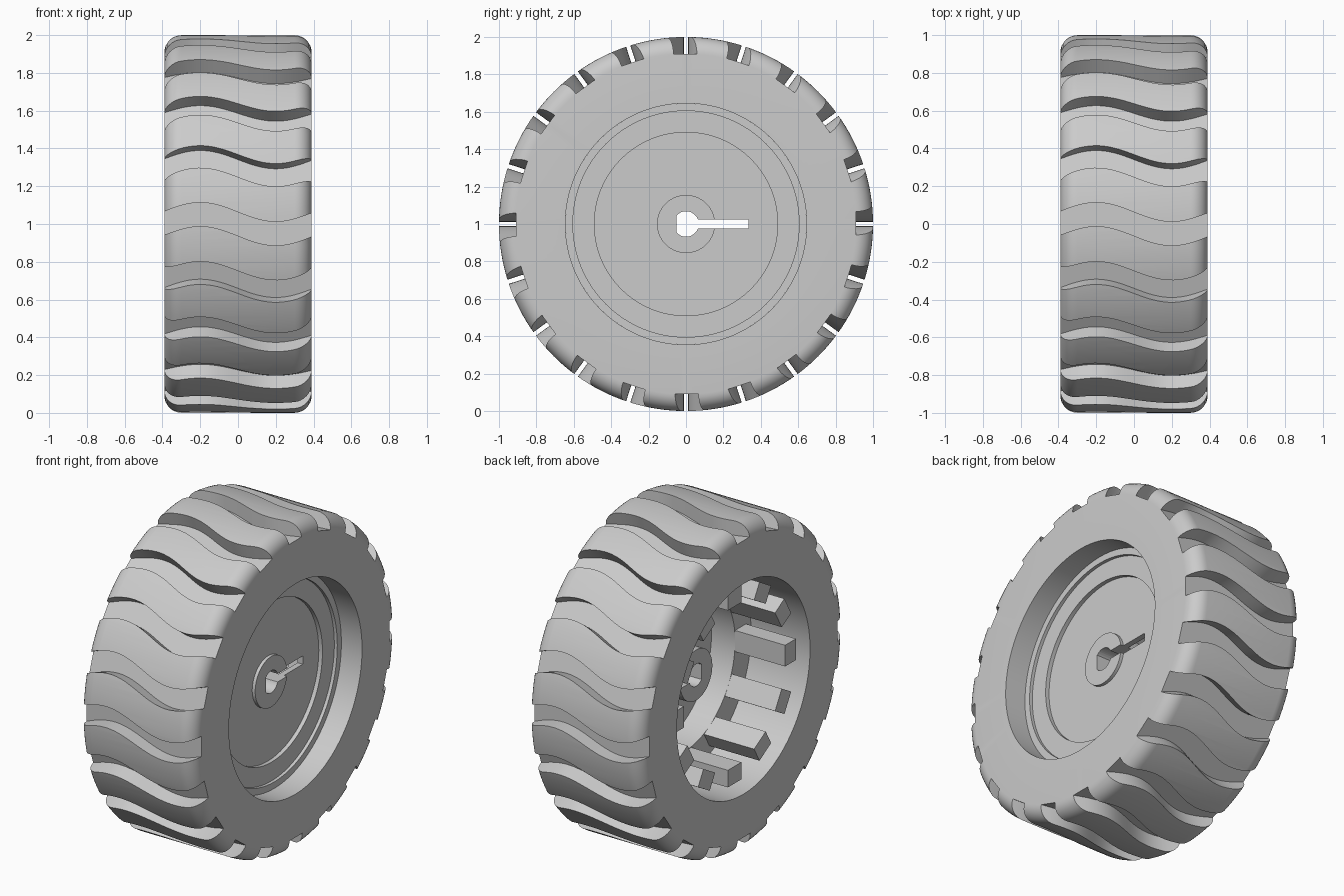
import bpy, bmesh, math
from mathutils import Matrix

cube = bpy.data.objects.get("Cube")
if cube:
    bpy.data.objects.remove(cube, do_unlink=True)

grey = bpy.data.materials.new("light_grey")
grey.use_nodes = True
tone = (0.6, 0.6, 0.6, 1)
grey.diffuse_color = tone
grey.node_tree.nodes["Principled BSDF"].inputs["Base Color"].default_value = tone

WIDTH = 0.39    # half the tyre width
OPENING = 0.645
FILLET = 0.09


def finish(bm, name, helper=False):
    bmesh.ops.recalc_face_normals(bm, faces=bm.faces)
    mesh = bpy.data.meshes.new(name)
    bm.to_mesh(mesh)
    bm.free()
    obj = bpy.data.objects.new(name, mesh)
    bpy.context.collection.objects.link(obj)
    obj.location.z = 1
    mesh.materials.append(grey)
    if helper:
        obj.hide_render = True
        obj.hide_set(True)
    return obj


def lathe(name, profile, steps=128):
    """Spin a closed (x, radius) profile round the x axis."""
    bm = bmesh.new()
    rings = []
    for x, r in profile:
        if r == 0:
            rings.append([bm.verts.new((x, 0, 0))] * steps)
        else:
            angles = [math.tau * i / steps for i in range(steps)]
            rings.append([bm.verts.new((x, r * math.cos(a), r * math.sin(a))) for a in angles])
    for k, ring in enumerate(rings):
        nxt = rings[(k + 1) % len(rings)]
        for i in range(steps):
            j = (i + 1) % steps
            corners = list(dict.fromkeys((ring[i], ring[j], nxt[j], nxt[i])))
            if len(corners) > 2:
                bm.faces.new(corners)
    return finish(bm, name)


def prism(bm, outline, offset, turn=Matrix()):
    """Sweep a closed outline by an offset vector and turn the result."""
    lower = [bm.verts.new(turn @ Matrix.Translation((0, 0, 0)) @ p) for p in outline]
    face = bm.faces.new(lower)
    grown = bmesh.ops.extrude_face_region(bm, geom=[face])["geom"]
    moved = [v for v in grown if isinstance(v, bmesh.types.BMVert)]
    bmesh.ops.translate(bm, verts=moved, vec=turn.to_3x3() @ offset)


def cut(obj, cutter):
    mod = obj.modifiers.new("cut", "BOOLEAN")
    mod.operation = "DIFFERENCE"
    mod.solver = "EXACT"
    mod.object = cutter
    smooth(obj, True)


def smooth(obj, apply_modifiers=False):
    bpy.ops.object.select_all(action="DESELECT")
    obj.select_set(True)
    bpy.context.view_layer.objects.active = obj
    if apply_modifiers:
        for mod in list(obj.modifiers):
            bpy.ops.object.modifier_apply(modifier=mod.name)
    bpy.ops.object.shade_smooth_by_angle(angle=math.radians(30))


from mathutils import Vector

# Tyre with rounded shoulders
shoulder = []
for i in range(9):
    a = math.pi / 2 * i / 8
    shoulder.append((WIDTH - FILLET + FILLET * math.cos(a), 1 - FILLET + FILLET * math.sin(a)))
half = [(WIDTH, OPENING)] + shoulder
tyre = lathe("tyre", half + [(-x, r) for x, r in reversed(half)], 160)

# Wavy tread grooves, all the way across
bm = bmesh.new()
STEPS = 32
xs = [-0.42 + 0.84 * i / STEPS for i in range(STEPS + 1)]
wave = [(x, -0.051 * math.sin(math.tau * x / 0.8)) for x in xs]
outline = [Vector((x, y - 0.0625, 0.91)) for x, y in wave]
outline += [Vector((x, y + 0.0625, 0.91)) for x, y in reversed(wave)]
for i in range(20):
    prism(bm, outline, Vector((0, 0, 0.15)), Matrix.Rotation(math.tau * i / 20, 4, "X"))
cut(tyre, finish(bm, "groove_cutter", True))

# Stepped wheel disc with inner drum and hub
wheel = lathe("wheel_disc", [
    (-0.07, 0), (-0.07, 0.155), (0.17, 0.155), (0.17, 0.49), (0.01, 0.49),
    (0.01, OPENING), (0.25, OPENING), (0.25, 0.605), (0.23, 0.605), (0.23, 0.49),
    (0.205, 0.49), (0.205, 0.155), (0.225, 0.155), (0.225, 0)])

# D-shaped axle bore with a key slot to one side
BORE, SLOT = 0.068, 0.025
start, flat = math.asin(SLOT / BORE), math.acos(-0.05 / BORE)
arc = [start + (flat - start) * i / 12 for i in range(13)]
upper = [(0.335, SLOT)] + [(BORE * math.cos(a), BORE * math.sin(a)) for a in arc]
outline = [Vector((-0.2, y, z)) for y, z in upper]
outline += [Vector((-0.2, y, -z)) for y, z in reversed(upper)]
bm = bmesh.new()
prism(bm, outline, Vector((0.6, 0, 0)))
cut(wheel, finish(bm, "bore_cutter", True))

# Ribs standing out from the drum
bm = bmesh.new()
rib = [Vector((0.03, y, z)) for y, z in ((-0.065, 0.49), (0.065, 0.49), (0.065, 0.595), (-0.065, 0.595))]
for i in range(12):
    prism(bm, rib, Vector((-0.36, 0, 0)), Matrix.Rotation(math.tau * i / 12, 4, "X"))
smooth(finish(bm, "drum_ribs"))
